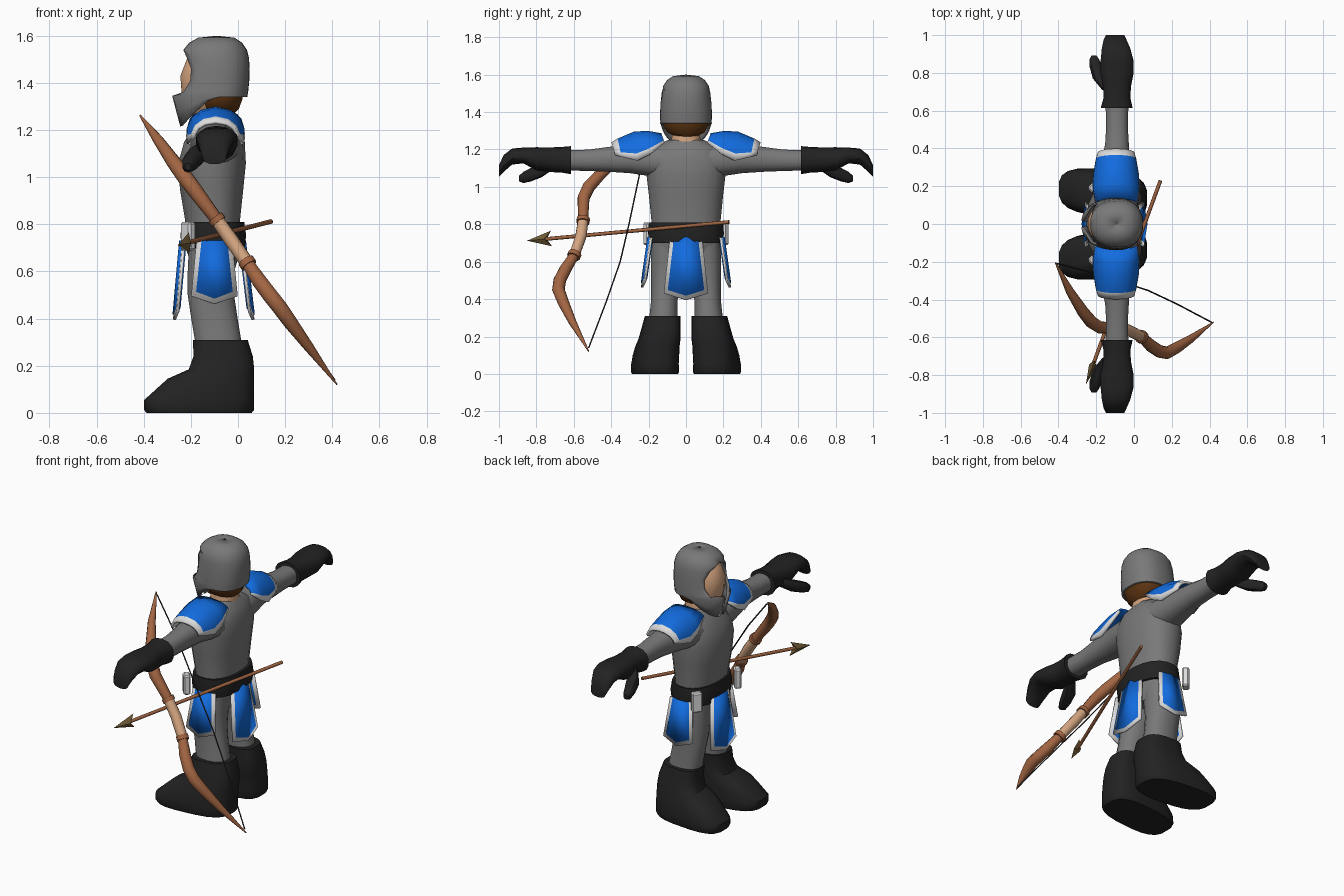
import bpy, bmesh, math
from mathutils import Vector, Matrix

if "Cube" in bpy.data.objects:
    bpy.data.objects.remove(bpy.data.objects["Cube"])

def mat(name, rgb):
    m = bpy.data.materials.new(name)
    m.diffuse_color = (*rgb, 1)
    m.use_nodes = True
    m.node_tree.nodes["Principled BSDF"].inputs["Base Color"].default_value = m.diffuse_color
    return m

GREY = mat("grey_cloth", (.19, .19, .19))
BLACK = mat("black_leather", (.016, .016, .016))
BLUE = mat("blue_cloth", (.006, .15, .74))
WHITE = mat("white_trim", (.72, .72, .72))
SKIN = mat("skin", (.66, .37, .21))
HAIR = mat("brown_hair", (.11, .035, .006))
WOOD = mat("wood", (.36, .13, .055))
GRIP = mat("pale_grip", (.66, .38, .22))
BRONZE = mat("bronze", (.17, .11, .04))
STRING = mat("dark_string", (.035, .03, .03))

def finish(name, bm, mats, angle=40, thick=0, offset=0):
    """Turn a bmesh into a shaded object, with optional shell thickness."""
    bmesh.ops.remove_doubles(bm, verts=bm.verts, dist=1e-4)
    bmesh.ops.recalc_face_normals(bm, faces=bm.faces)
    me = bpy.data.meshes.new(name)
    bm.to_mesh(me)
    bm.free()
    ob = bpy.data.objects.new(name, me)
    bpy.context.collection.objects.link(ob)
    for m in mats:
        me.materials.append(m)
    bpy.ops.object.select_all(action='DESELECT')
    ob.select_set(True)
    bpy.context.view_layer.objects.active = ob
    bpy.ops.object.shade_smooth_by_angle(angle=math.radians(angle))
    if thick:
        s = ob.modifiers.new("shell", 'SOLIDIFY')
        s.thickness, s.offset = thick, offset
    return ob

def sp(v, n):
    return math.copysign(abs(v) ** (2 / n), v)

def grid(bm, rows, closed):
    vs = [[bm.verts.new(p) for p in r] for r in rows]
    k = len(rows[0])
    faces = []
    for i in range(len(vs) - 1):
        for j in range(k if closed else k - 1):
            q = (j + 1) % k
            faces.append((i, j, bm.faces.new((vs[i][j], vs[i][q], vs[i + 1][q], vs[i + 1][j]))))
    return vs, faces

def loft(name, m, rings, axis='z', n=2.3, sides=16, side=1, shear=0):
    """rings along z: (z, cx, cy, rx, ry); along y: (y, cx, cz, rx, rz)."""
    rows = []
    for t, c1, c2, r1, r2 in rings:
        row = []
        for i in range(sides):
            a = 2 * math.pi * (i + .5) / sides
            u, v = c1 + r1 * sp(math.cos(a), n), c2 + r2 * sp(math.sin(a), n)
            p = (u, v - shear * (u + .1), t) if axis == 'z' else (u, t, v)
            row.append((p[0], p[1] * side, p[2]))
        rows.append(row)
    bm = bmesh.new()
    vs, _ = grid(bm, rows, True)
    bm.faces.new(vs[0])
    bm.faces.new(vs[-1])
    return finish(name, bm, [m])

def tube(name, m, pts, radii, sides=3):
    """Swept round rod with a radius at every point."""
    cu = bpy.data.curves.new(name, 'CURVE')
    cu.dimensions, cu.bevel_depth, cu.bevel_resolution, cu.use_fill_caps = '3D', 1, sides, True
    s = cu.splines.new('POLY')
    s.points.add(len(pts) - 1)
    for p, co, r in zip(s.points, pts, radii):
        p.co, p.radius = (*co, 1), r
    s.use_smooth = True
    cu.materials.append(m)
    ob = bpy.data.objects.new(name, cu)
    bpy.context.collection.objects.link(ob)
    bpy.ops.object.select_all(action='DESELECT')
    ob.select_set(True)
    bpy.context.view_layer.objects.active = ob
    bpy.ops.object.convert(target='MESH')

# Torso, neck, belt
loft("torso", GREY, [(.6, -.1, 0, .085, .15), (.7, -.105, 0, .12, .185), (.82, -.108, 0, .118, .187),
     (.95, -.112, 0, .136, .2), (1.06, -.11, 0, .145, .213), (1.15, -.1, 0, .13, .215),
     (1.21, -.09, 0, .1, .17), (1.25, -.09, 0, .07, .1)], sides=20)
loft("neck", SKIN, [(1.2, -.09, 0, .08, .085), (1.33, -.09, 0, .07, .07)])
loft("belt", BLACK, [(.7, -.105, 0, .135, .2), (.755, -.105, 0, .141, .205), (.81, -.105, 0, .133, .198)], sides=20)

# Head and hair
loft("head", SKIN, [(1.26, -.14, 0, .06, .05), (1.3, -.125, 0, .1, .09), (1.36, -.11, 0, .132, .115),
     (1.43, -.105, 0, .142, .118), (1.5, -.1, 0, .12, .1), (1.55, -.1, 0, .07, .06)], n=2.1)
loft("hair", HAIR, [(1.265, -.075, 0, .055, .05), (1.29, -.08, 0, .085, .1), (1.33, -.085, 0, .105, .122),
     (1.38, -.08, 0, .11, .122)])

# Helmet: (z, front radius, back radius, side radius, half angle of the face opening)
HELM = [(1.345, .19, .13, .138, .1), (1.362, .182, .133, .139, .72), (1.41, .168, .138, .138, .88),
        (1.46, .158, .139, .135, .85), (1.505, .15, .137, .13, .6), (1.54, .142, .128, .122, 0),
        (1.57, .118, .108, .102, 0), (1.592, .08, .075, .07, 0), (1.6, .001, .001, .001, 0)]
rows = []
for k, (z, rf, rb, ry, op) in enumerate([HELM[0]] * 2 + HELM):
    row = []
    for j in range(29):
        a = op + (2 * math.pi - 2 * op) * j / 28
        c, s = math.cos(a), math.sin(a)
        hem = 1.34 - .125 * max(0, (c - .1) / .9) ** .8
        f = (0, .5, 1)[min(k, 2)]
        taper = 1 - .18 * (1 - f) * max(0, c)
        row.append((-.09 - sp(c, 2.25) * (rf if c > 0 else rb) * taper, sp(s, 2.25) * ry * taper,
                    z if k > 1 else hem + (z - hem) * f))
    rows.append(row)
bm = bmesh.new()
grid(bm, rows, False)
finish("helmet", bm, [GREY], 45, .012, -1)

def panel(name, base, out, wt, wb, zt, zs, zp, flare):
    """Hanging pointed cloth panel: white backing with a blue field."""
    o, t = Vector(out), Vector((-out[1], out[0], 0))
    for part, m, d, thick in (("trim", WHITE, 0, .012), ("field", BLUE, .022, .02)):
        def pt(w, z, bulge):
            return Vector(base) + t * w + o * (flare * (zt - z) / (zt - zp) + bulge) + Vector((0, 0, z))
        rows = [[pt(-wt + d, zt, 0), pt(0, zt, .012), pt(wt - d, zt, 0)],
                [pt(-wb + d, zs + d * .8, 0), pt(0, zp + d, .012), pt(wb - d, zs + d * .8, 0)]]
        bm = bmesh.new()
        grid(bm, rows, False)
        finish(name + "_" + part, bm, [m], 10, thick)

panel("back_tasset", (.012, 0, 0), (1, 0, 0), .085, .118, .73, .43, .395, .04)
panel("front_tasset", (-.228, 0, 0), (-1, 0, 0), .085, .118, .73, .43, .395, .03)

for s, tag in ((1, "left"), (-1, "right")):
    panel(tag + "_tasset", (-.1, .185 * s, 0), (0, s, 0), .075, .098, .73, .495, .462, .038)

    # Belt pouch
    bm = bmesh.new()
    bmesh.ops.create_cube(bm, size=1, matrix=Matrix.Translation((-.212, .198 * s, .75))
                          @ Matrix.Rotation(-.75 * s, 4, 'Z') @ Matrix.Diagonal((.04, .06, .12, 1)))
    bmesh.ops.bevel(bm, geom=bm.edges[:], offset=.008, segments=1, affect='EDGES')
    finish(tag + "_pouch", bm, [WHITE], 30)

    # Leg and boot
    loft(tag + "_leg", GREY, [(.28, -.08, .122, .1, .078), (.4, -.1, .115, .1, .072), (.5, -.115, .108, .1, .08),
         (.6, -.115, .1, .1, .09), (.71, -.11, .095, .1, .09)], side=s)
    loft(tag + "_boot", BLACK, [(0, -.165, .16, .225, .118), (.012, -.165, .16, .235, .124),
         (.055, -.165, .16, .235, .122), (.1, -.14, .157, .21, .12), (.145, -.115, .152, .185, .115),
         (.185, -.07, .145, .14, .11), (.24, -.063, .137, .127, .103), (.31, -.075, .127, .117, .093)],
         n=2.9, sides=20, side=s, shear=.09)

    # Sleeve, glove, thumb
    loft(tag + "_sleeve", GREY, [(.12, -.1, 1.135, .11, .09), (.2, -.1, 1.142, .1, .085), (.3, -.1, 1.15, .082, .078),
         (.42, -.09, 1.147, .064, .067), (.52, -.09, 1.142, .058, .058), (.64, -.09, 1.142, .062, .055)],
         'y', side=s)
    loft(tag + "_glove", BLACK, [(.615, -.092, 1.143, .086, .075), (.67, -.09, 1.145, .072, .068),
         (.73, -.09, 1.145, .076, .066), (.8, -.09, 1.15, .09, .062), (.87, -.09, 1.168, .088, .042),
         (.93, -.095, 1.162, .077, .043), (.975, -.1, 1.125, .062, .045), (1, -.1, 1.085, .05, .03)],
         'y', sides=14, side=s)
    loft(tag + "_thumb", BLACK, [(.71, -.14, 1.125, .03, .03), (.77, -.178, 1.09, .042, .038),
         (.83, -.2, 1.065, .036, .036), (.87, -.21, 1.05, .027, .03), (.892, -.212, 1.045, .014, .015)],
         'y', sides=10, side=s)

    # Shoulder plate: arched sheet with trimmed edges
    rows = []
    for y, rx, zb, zt in ((.115, .105, 1.235, 1.28), (.19, .118, 1.175, 1.293), (.26, .115, 1.14, 1.288),
                          (.345, .1, 1.16, 1.252), (.378, .09, 1.17, 1.232)):
        rows.append([(-.095 + rx * math.cos(a), s * (y + .018 * math.sin(a)),
                      zb + (zt - zb) * math.sin(a) ** .85)
                     for a in (0, .2, .6, 1.05, math.pi / 2, math.pi - 1.05, math.pi - .6, math.pi - .2, math.pi - 1e-6)])
    bm = bmesh.new()
    for i, j, f in grid(bm, rows, False)[1]:
        f.material_index = 1 if i == 3 or j in (0, 7) else 0
    finish(tag + "_shoulder_plate", bm, [BLUE, WHITE], 40, .014)

# Bow
tube("bow_upper_limb", WOOD, [(-.415, -.205, 1.262), (-.34, -.355, 1.16), (-.27, -.465, 1.06), (-.225, -.52, 1),
     (-.18, -.548, .94), (-.09, -.55, .82)], [.004, .022, .031, .034, .033, .027])
tube("bow_lower_limb", WOOD, [(.04, -.597, .635), (.09, -.645, .56), (.135, -.675, .5), (.175, -.682, .45),
     (.225, -.655, .38), (.3, -.608, .28), (.42, -.52, .12)], [.027, .033, .034, .034, .031, .022, .003])
tube("bow_grip", GRIP, [(-.09, -.55, .82), (-.03, -.562, .735), (.04, -.597, .635)], [.029, .031, .029])
tube("upper_grip_ring", WOOD, [(-.097, -.549, .83), (-.082, -.551, .81)], [.036, .036])
tube("lower_grip_ring", WOOD, [(.033, -.593, .646), (.047, -.602, .625)], [.036, .036])
tube("bow_string", STRING, [(-.405, -.21, 1.25), (-.25, -.25, 1.06), (-.07, -.305, .8), (.075, -.352, .6),
     (.23, -.425, .39), (.41, -.52, .14)], [.004] * 6, 1)

# Arrow shaft and barbed head
tip, end = Vector((-.255, -.85, .712)), Vector((.14, .23, .812))
d = (end - tip).normalized()
tube("arrow_shaft", WOOD, [tip + d * .06, end], [.01, .01], 2)
w = d.cross(Vector((0, 0, 1))).normalized()
u = w.cross(d)
bm = bmesh.new()
P = [bm.verts.new(tip + d * a + u * b + w * c) for a, b, c in
     ((0, 0, 0), (.14, .042, 0), (.14, -.042, 0), (.105, 0, .02), (.105, 0, -.02))]
for f in ((0, 1, 3), (0, 3, 2), (0, 4, 1), (0, 2, 4), (1, 4, 3), (2, 3, 4)):
    bm.faces.new([P[i] for i in f])
finish("arrow_head", bm, [BRONZE], 20)
